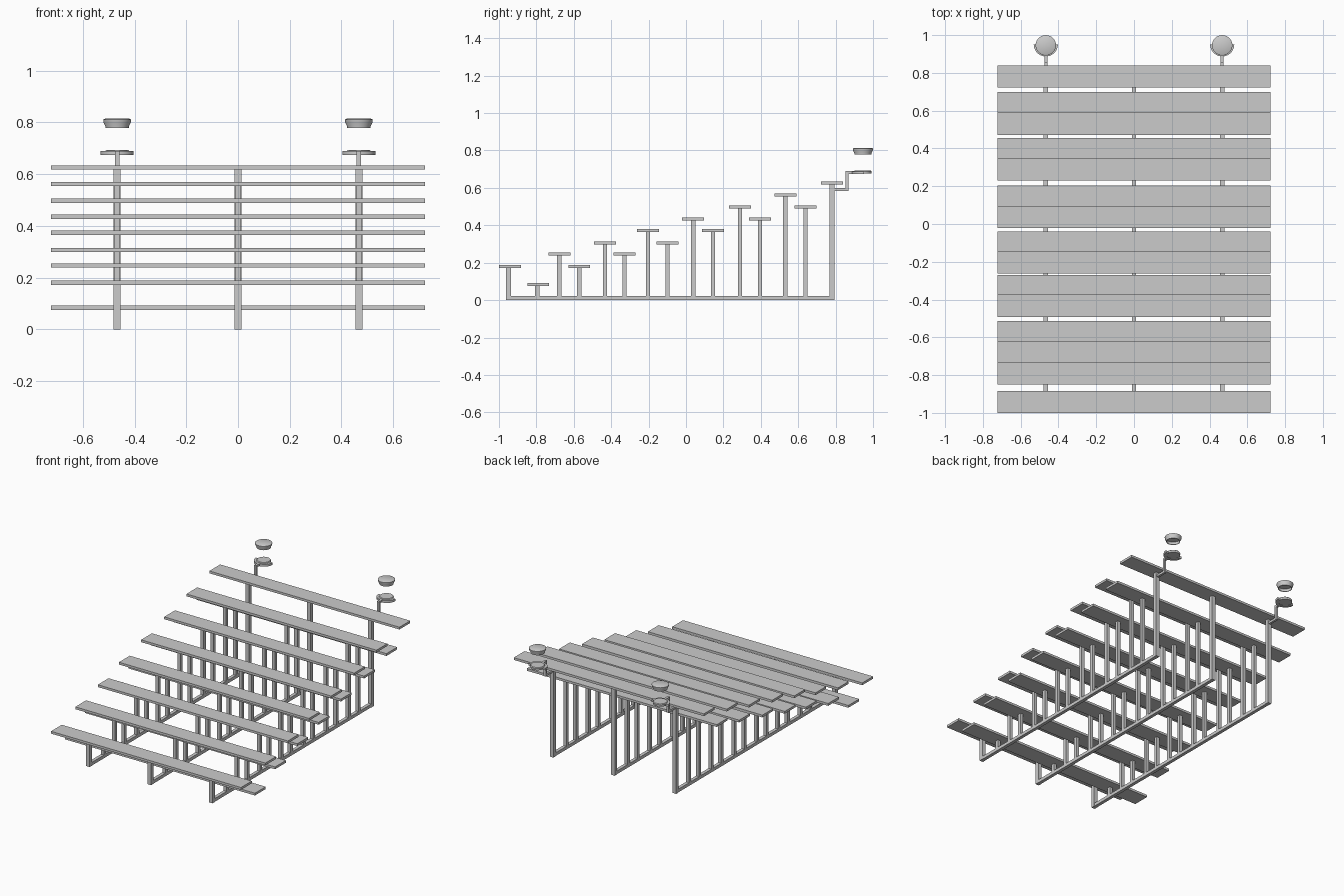
import bpy, bmesh, math

if "Cube" in bpy.data.objects:
    bpy.data.objects.remove(bpy.data.objects["Cube"])

def box(name, x0, x1, y0, y1, z0, z1):
    me = bpy.data.meshes.new(name)
    bm = bmesh.new()
    bmesh.ops.create_cube(bm, size=1)
    for v in bm.verts:
        v.co.x = (x0 + x1) / 2 + v.co.x * (x1 - x0)
        v.co.y = (y0 + y1) / 2 + v.co.y * (y1 - y0)
        v.co.z = (z0 + z1) / 2 + v.co.z * (z1 - z0)
    bm.to_mesh(me)
    bm.free()
    ob = bpy.data.objects.new(name, me)
    bpy.context.collection.objects.link(ob)
    return ob

def lathe(name, profile, cx, cy, seg=32, start=0.0, sweep=2 * math.pi, closed=False):
    """Revolve an (r, z) profile; a partial sweep of a closed profile gets end caps."""
    bm = bmesh.new()
    full = sweep > 6.28
    rings = []
    for i in range(seg if full else seg + 1):
        a = start + sweep * i / seg
        rings.append([bm.verts.new((cx + r * math.cos(a), cy + r * math.sin(a), z)) for r, z in profile])
    n = len(profile)
    for i in range(seg):
        p, q = rings[i], rings[(i + 1) % len(rings)]
        for j in range(n if closed else n - 1):
            k = (j + 1) % n
            bm.faces.new((p[j], q[j], q[k], p[k]))
    if not full:
        bm.faces.new(rings[0])
        bm.faces.new(rings[-1])
    bmesh.ops.remove_doubles(bm, verts=bm.verts, dist=1e-5)
    bmesh.ops.recalc_face_normals(bm, faces=bm.faces)
    me = bpy.data.meshes.new(name)
    bm.to_mesh(me)
    bm.free()
    ob = bpy.data.objects.new(name, me)
    bpy.context.collection.objects.link(ob)
    bpy.ops.object.select_all(action='DESELECT')
    ob.select_set(True)
    bpy.context.view_layer.objects.active = ob
    bpy.ops.object.shade_smooth_by_angle(angle=math.radians(30))
    return ob

HALF_X = 0.723      # half plank length
PLANK_T = 0.016
PLANK_W = 0.0585    # half plank width
FRAMES = (-0.467, 0.0, 0.467)

# plank rows: (name, plank centre y, post y, top z)
rows = [("seat", -0.9415, -0.95, 0.188), ("footboard", -0.79, -0.795, 0.091)]
seat_y = [-0.677, -0.433, -0.203, 0.038, 0.289, 0.531, 0.78]
foot_y = [-0.571, -0.329, -0.099, 0.144, 0.396, 0.639]
levels = [0.188, 0.255, 0.314, 0.381, 0.443, 0.505, 0.570, 0.633]
rows += [("seat", y, y, z) for y, z in zip(seat_y, levels[1:])]
rows += [("footboard", y, y, z) for y, z in zip(foot_y, levels[:6])]

for i, (name, y, py, z) in enumerate(rows):
    box(f"{name}_{i}", -HALF_X, HALF_X, y - PLANK_W, y + PLANK_W, z - PLANK_T, z)
    w = 0.0135 if abs(y) > 0.75 and name == "seat" else 0.0115
    for x in FRAMES:
        box(f"{name}_post_{i}", x - w, x + w, py - w, py + w, 0.01 if w < 0.013 else 0, z - PLANK_T)

# ground beams
for x in FRAMES:
    box("ground_beam", x - 0.0115, x + 0.0115, -0.95, 0.78, 0.0, 0.022)

# cranked brackets, holders and floating caps behind the top row
CY = 0.946
for x in (FRAMES[0], FRAMES[2]):
    box("bracket_lower_arm", x - 0.008, x + 0.008, 0.78, 0.868, 0.584, 0.599)
    box("bracket_upright", x - 0.008, x + 0.008, 0.853, 0.868, 0.584, 0.690)
    box("bracket_upper_arm", x - 0.008, x + 0.008, 0.853, 0.905, 0.675, 0.690)
    lathe("holder_half_ring",
          [(0.044, 0.673), (0.064, 0.673), (0.064, 0.689), (0.044, 0.689)],
          x, CY + 0.005, seg=20, start=math.pi, sweep=math.pi, closed=True)
    lathe("holder_disc",
          [(0, 0.676), (0.045, 0.676), (0.046, 0.689), (0.042, 0.694), (0, 0.694)], x, CY)
    lathe("cap",
          [(0, 0.814), (0.047, 0.814), (0.054, 0.810), (0.053, 0.800), (0.045, 0.784),
           (0.045, 0.779), (0.041, 0.779), (0.041, 0.785), (0.048, 0.803), (0, 0.805)], x, CY)
